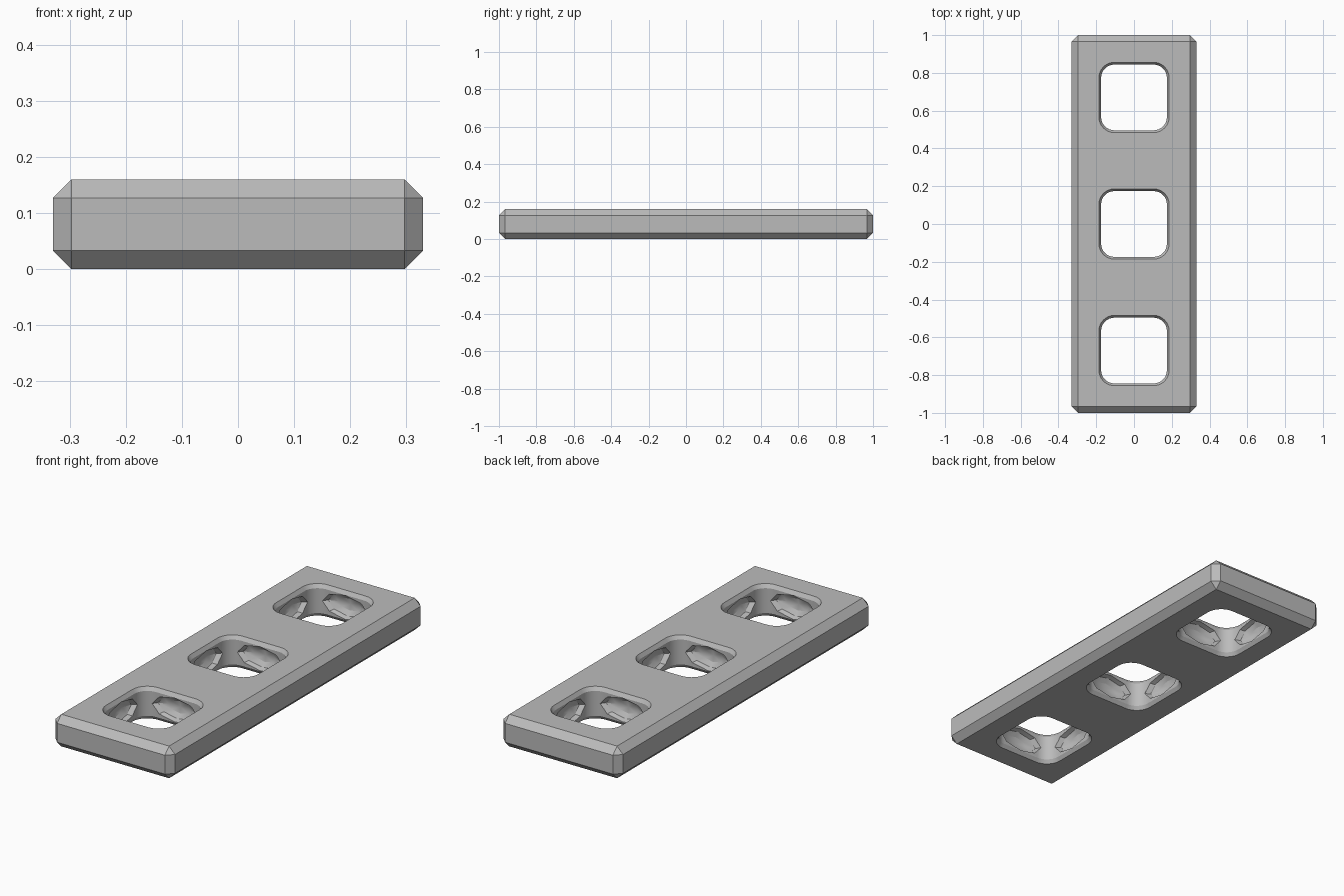
import bpy, bmesh, math
from mathutils import Matrix, Vector

if "Cube" in bpy.data.objects:
    bpy.data.objects.remove(bpy.data.objects["Cube"])

LENGTH, WIDTH, HEIGHT = 2.0, 0.66, 0.16
CHAMFER = 0.033
PITCH = 0.67           # spacing of the square holes
HOLE, RIM = 0.174, 0.186   # half widths of hole and of its flared rim
RADIUS = 0.07

grey = bpy.data.materials.new("grey")
grey.diffuse_color = (0.5, 0.5, 0.5, 1)
grey.use_nodes = True
grey.node_tree.nodes["Principled BSDF"].inputs["Base Color"].default_value = grey.diffuse_color


def make_object(name, bm):
    bmesh.ops.recalc_face_normals(bm, faces=bm.faces)
    mesh = bpy.data.meshes.new(name)
    bm.to_mesh(mesh)
    bm.free()
    mesh.materials.append(grey)
    obj = bpy.data.objects.new(name, mesh)
    bpy.context.collection.objects.link(obj)
    return obj


def rounded_square(half, radius, steps=8):
    pts = []
    for k in range(4):
        mid = math.radians(45 + 90 * k)
        cx = math.copysign(half - radius, math.cos(mid))
        cy = math.copysign(half - radius, math.sin(mid))
        for i in range(steps + 1):
            a = math.radians(90 * k + 90 * i / steps)
            pts.append((cx + radius * math.cos(a), cy + radius * math.sin(a)))
    return pts


def cut(target, cutter):
    cutter.hide_render = True
    mod = target.modifiers.new("cut", 'BOOLEAN')
    mod.object, mod.solver = cutter, 'EXACT'
    bpy.context.view_layer.objects.active = target
    bpy.ops.object.modifier_apply(modifier=mod.name)
    bpy.data.objects.remove(cutter)


# Chamfered bar
bm = bmesh.new()
bmesh.ops.create_cube(bm, size=1)
for v in bm.verts:
    v.co = Vector((v.co.x * WIDTH, v.co.y * LENGTH, (v.co.z + 0.5) * HEIGHT))
bmesh.ops.bevel(bm, geom=bm.edges[:], offset=CHAMFER, segments=1, affect='EDGES')
bar = make_object("perforated_bar", bm)

for n in (-1, 0, 1):
    y = n * PITCH
    # Through hole with flared rims
    bm = bmesh.new()
    rings = []
    for half, z in ((RIM, -0.05), (RIM, 0), (HOLE, 0.018),
                    (HOLE, HEIGHT - 0.018), (RIM, HEIGHT), (RIM, HEIGHT + 0.05)):
        pts = rounded_square(half, RADIUS + half - HOLE)
        rings.append([bm.verts.new((px, py + y, z)) for px, py in pts])
    for a, b in zip(rings, rings[1:]):
        for i in range(len(a)):
            j = (i + 1) % len(a)
            bm.faces.new((a[i], a[j], b[j], b[i]))
    bm.faces.new(rings[0])
    bm.faces.new(rings[-1])
    cut(bar, make_object("hole_cutter", bm))

    # Faceted dimple in each of the four hole walls
    for k in range(4):
        bm = bmesh.new()
        bmesh.ops.create_uvsphere(bm, u_segments=8, v_segments=6, radius=1)
        place = (Matrix.Translation((0, y, HEIGHT / 2))
                 @ Matrix.Rotation(math.pi / 2 * k, 4, 'Z')
                 @ Matrix.Translation((HOLE - 0.001, 0, 0))
                 @ Matrix.Rotation(math.pi / 2, 4, 'Y')
                 @ Matrix.Diagonal((0.06, 0.125, 0.045, 1)))
        bmesh.ops.transform(bm, matrix=place, verts=bm.verts)
        cut(bar, make_object("dimple_cutter", bm))

# Smooth hole corners, crisp chamfers
bpy.ops.object.select_all(action='DESELECT')
bar.select_set(True)
bpy.context.view_layer.objects.active = bar
bpy.ops.object.shade_smooth_by_angle(angle=math.radians(25))
